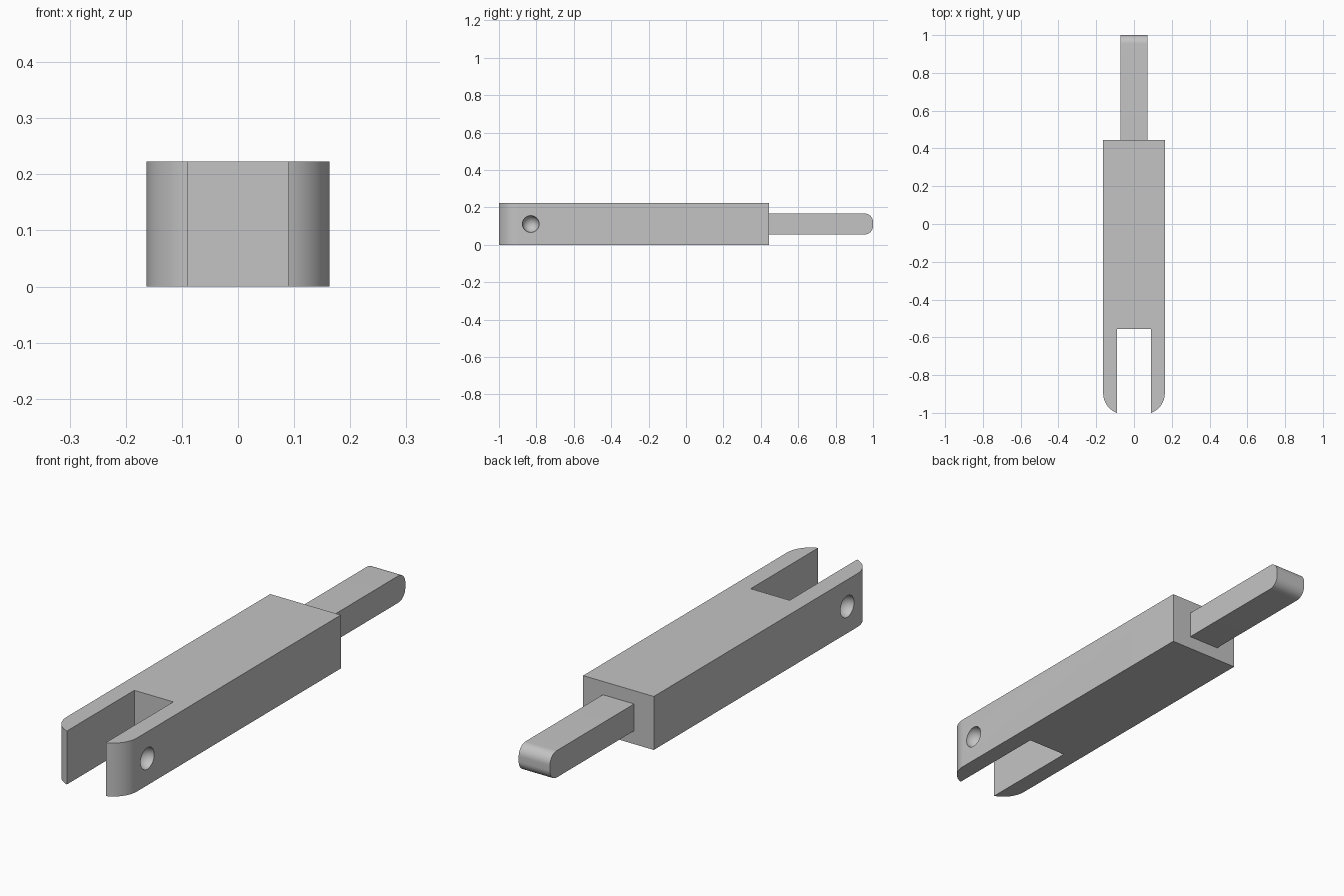
import bpy, bmesh, math
from mathutils import Matrix, Vector

cube = bpy.data.objects.get("Cube")
if cube:
    bpy.data.objects.remove(cube, do_unlink=True)

# Main dimensions
HALF_W, HEIGHT = 0.163, 0.223
SLOT, SLOT_END, BODY_END = 0.09, -0.555, 0.445
MID_Z = HEIGHT / 2
TIP_R = 0.11
ROD_W, ROD_H, ROD_R = 0.072, 0.056, 0.045

steel = bpy.data.materials.new("plain grey")
GREY = (0.55, 0.55, 0.55, 1)
steel.diffuse_color = GREY
steel.use_nodes = True
steel.node_tree.nodes["Principled BSDF"].inputs["Base Color"].default_value = GREY


def arc(cx, cy, r, start, end, steps=16):
    angles = [math.radians(start + (end - start) * i / steps) for i in range(steps + 1)]
    return [(cx + r * math.cos(a), cy + r * math.sin(a)) for a in angles]


def add_object(name, bm):
    bmesh.ops.recalc_face_normals(bm, faces=bm.faces)
    mesh = bpy.data.meshes.new(name)
    bm.to_mesh(mesh)
    bm.free()
    mesh.materials.append(steel)
    obj = bpy.data.objects.new(name, mesh)
    bpy.context.collection.objects.link(obj)
    return obj


def extrude_profile(name, points, direction):
    bm = bmesh.new()
    face = bm.faces.new([bm.verts.new(p) for p in points])
    new = bmesh.ops.extrude_face_region(bm, geom=[face])["geom"]
    bmesh.ops.translate(bm, vec=direction,
                        verts=[v for v in new if isinstance(v, bmesh.types.BMVert)])
    return add_object(name, bm)


def select_only(obj):
    bpy.ops.object.select_all(action='DESELECT')
    obj.select_set(True)
    bpy.context.view_layer.objects.active = obj


def smooth(obj):
    select_only(obj)
    bpy.ops.object.shade_smooth_by_angle(angle=math.radians(30))


# Forked body: half outline from the slot round the prong tip, then mirrored
tip_angle = math.degrees(math.acos((SLOT - HALF_W + TIP_R) / TIP_R))
tip_y = -1 + TIP_R * math.sin(math.radians(tip_angle))
half = [(SLOT, SLOT_END)]
half += arc(HALF_W - TIP_R, tip_y, TIP_R, -tip_angle, 0)
half.append((HALF_W, BODY_END))
outline = half + [(-x, y) for x, y in reversed(half)]
body = extrude_profile("forked_body", [(x, y, 0) for x, y in outline], Vector((0, 0, HEIGHT)))

# Round blind dimples in the outer faces of the prongs
for side in (-1, 1):
    bm = bmesh.new()
    place = Matrix.Translation((side * HALF_W, -0.83, MID_Z)) @ Matrix.Rotation(math.pi / 2, 4, 'Y')
    bmesh.ops.create_uvsphere(bm, u_segments=32, v_segments=17, radius=0.045, matrix=place)
    cutter = add_object("dimple_cutter", bm)
    cutter.hide_render = True
    cut = body.modifiers.new("dimple", 'BOOLEAN')
    cut.operation, cut.solver, cut.object = 'DIFFERENCE', 'EXACT', cutter
    select_only(body)
    bpy.ops.object.modifier_apply(modifier=cut.name)
    bpy.data.objects.remove(cutter, do_unlink=True)
smooth(body)

# Narrow rod with rounded end edges
end_y = 1 - ROD_R
side = [(BODY_END - 0.005, -ROD_H)]
side += arc(end_y, -ROD_H + ROD_R, ROD_R, -90, 0)
side += arc(end_y, ROD_H - ROD_R, ROD_R, 0, 90)
side.append((BODY_END - 0.005, ROD_H))
rod = extrude_profile("end_rod", [(-ROD_W, y, MID_Z + z) for y, z in side], Vector((2 * ROD_W, 0, 0)))
smooth(rod)
